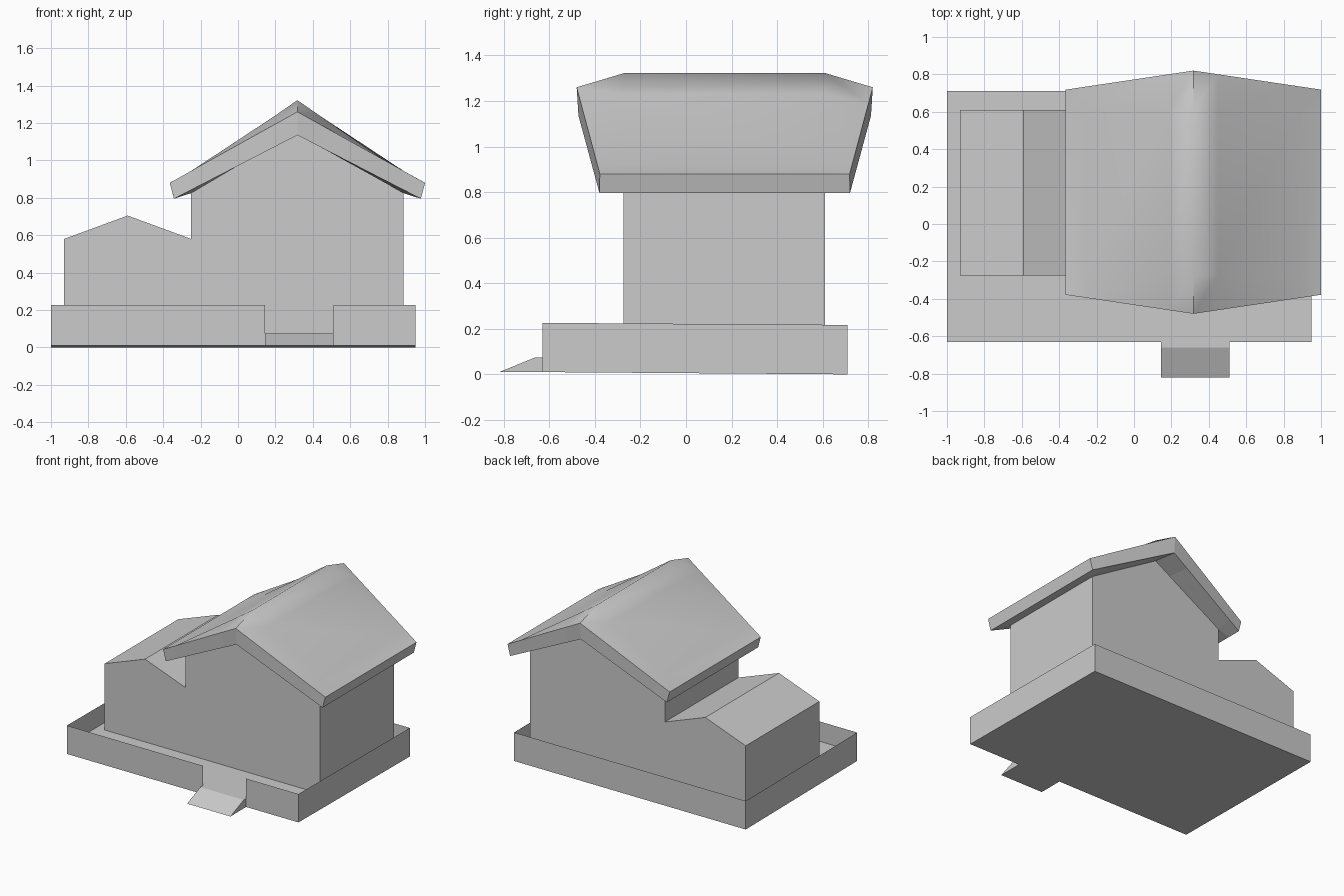
import bpy, bmesh

if "Cube" in bpy.data.objects:
    bpy.data.objects.remove(bpy.data.objects["Cube"])


def make(name, verts, faces):
    me = bpy.data.meshes.new(name)
    me.from_pydata(verts, [], faces)
    bm = bmesh.new()
    bm.from_mesh(me)
    bmesh.ops.recalc_face_normals(bm, faces=bm.faces)
    bm.to_mesh(me)
    bm.free()
    ob = bpy.data.objects.new(name, me)
    bpy.context.collection.objects.link(ob)
    return ob


def prism(name, profile, axis, a, b):
    """Extrude a 2D profile along x (profile is y, z) or y (profile is x, z)."""
    n = len(profile)
    place = (lambda p, t: (t, p[0], p[1])) if axis == 'x' else (lambda p, t: (p[0], t, p[1]))
    verts = [place(p, t) for t in (a, b) for p in profile]
    faces = [tuple(range(n)), tuple(range(2 * n - 1, n - 1, -1))]
    faces += [(i, (i + 1) % n, n + (i + 1) % n, n + i) for i in range(n)]
    return make(name, verts, faces)


X0, X1, Y0, Y1 = -1.0, 0.95, -0.63, 0.71
FLOOR = 0.075

# Yard wall: thin sheet box with a gate notch in front, slightly sloping base
front = [(X0, .01), (X1, .01), (X1, .226), (.51, .226), (.51, FLOOR),
         (.145, FLOOR), (.145, .226), (X0, .226)]
back = [(X0, 0), (X1, 0), (X1, .217), (X0, .217)]
make("yard_wall",
     [(x, Y0, z) for x, z in front] + [(x, Y1, z) for x, z in back],
     [tuple(range(8)), (8, 9, 10, 11), (0, 1, 9, 8), (1, 2, 10, 9), (0, 7, 11, 8)])

# Yard floor
floor = make("yard_floor", [(X0, Y0, FLOOR), (X1, Y0, FLOOR), (X1, Y1, FLOOR), (X0, Y1, FLOOR)],
             [(0, 1, 2, 3)])

# Entry ramp
prism("entry_ramp", [(-.82, .01), (Y0, .01), (Y0, FLOOR), (-.66, FLOOR)], 'x', .145, .51)

# House walls with the low gabled side wing
prism("house_walls", [(-.93, FLOOR), (.885, FLOOR), (.885, .835), (.3175, 1.165), (-.25, .835),
                      (-.25, .58), (-.59, .705), (-.93, .58)], 'y', -.275, .61)

# Main roof: top and underside grids joined by a fascia
CX, CY, WALL = .3175, .17, .4425


def roof_layer(eave, edge_y, edge_z, ridge, slope, eave_z):
    cols = [-eave, -.5675, -.13, 0, .13, .5675, eave]
    pts = []
    for side, edge in ((-1, True), (-1, False), (1, False), (1, True)):
        for u in cols:
            a = abs(u)
            if edge:
                y, z = edge_y[0] - edge_y[1] * a, edge_z[0] - edge_z[1] * a
            else:
                y, z = WALL, (eave_z if a == eave else ridge - slope * a)
            pts.append((CX + u, CY + side * y, z))
    return pts


top = roof_layer(.6825, (.65, .149), (1.26, .557), 1.322, .692, .88)
under = roof_layer(.66, (.642, .14), (1.135, .515), 1.16, .59, .795)
quads = [(r * 7 + c, r * 7 + c + 1, r * 7 + c + 8, r * 7 + c + 7) for r in range(3) for c in range(6)]
rim = list(range(7)) + [13, 20] + list(range(27, 20, -1)) + [14, 7]
faces = quads + [tuple(28 + i for i in q) for q in quads]
faces += [(a, b, b + 28, a + 28) for a, b in zip(rim, rim[1:] + rim[:1])]
roof = make("main_roof", top + under, faces)

# Smooth ridge, sharp rim and gable tips
rim_edges = {frozenset(e) for e in zip(rim, rim[1:] + rim[:1])}
rim_edges |= {frozenset((3, 10)), frozenset((17, 24))}
for p in roof.data.polygons:
    p.use_smooth = all(i < 28 for i in p.vertices)
for e in roof.data.edges:
    if frozenset(e.vertices) in rim_edges:
        e.use_edge_sharp = True
